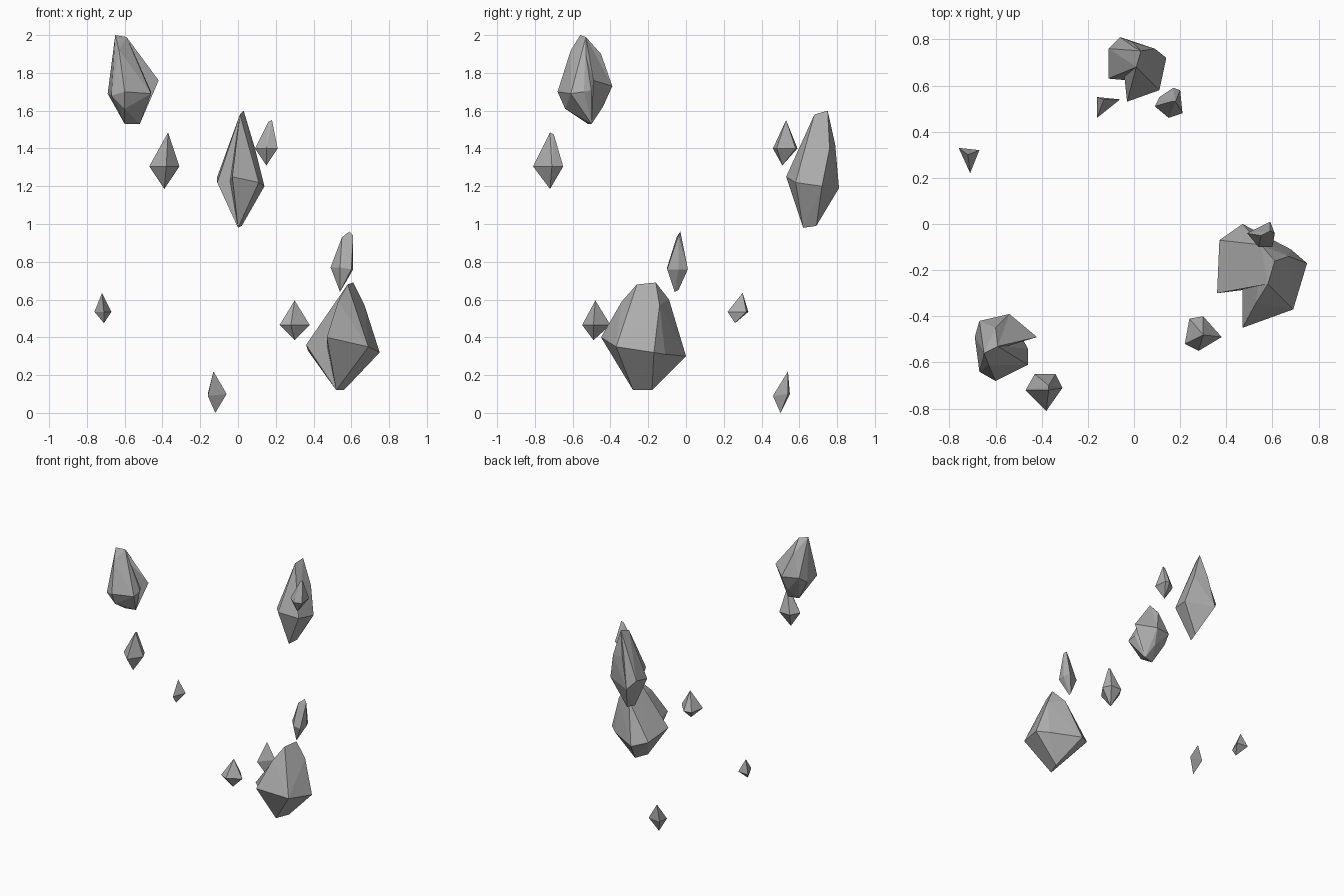
import bpy
import bmesh
from mathutils import Vector

# Remove the default cube
default_cube = bpy.data.objects.get("Cube")
if default_cube:
    bpy.data.objects.remove(default_cube, do_unlink=True)

# Single grey stone colour
stone = bpy.data.materials.new("grey_stone")
stone.use_nodes = True
stone_colour = (0.42, 0.42, 0.42, 1.0)
stone.diffuse_color = stone_colour
stone.node_tree.nodes["Principled BSDF"].inputs["Base Color"].default_value = stone_colour

UNIT = 0.01  # crystal corners are given in hundredths from the crystal centre


def corner(point):
    """Corner position; corners without a height lie on the girdle."""
    x, y, z = (*point, 0)[:3]
    return Vector((x, y, z)) * UNIT


def crystal(name, centre, tip, base, *lobes):
    """Faceted rock: every lobe is a convex body sharing the tip and base."""
    bm = bmesh.new()
    for lobe in lobes:
        verts = [bm.verts.new(corner(p)) for p in tip + base + lobe]
        hull = bmesh.ops.convex_hull(bm, input=verts, use_existing_faces=False)
        inner = {g for g in hull["geom_interior"] + hull["geom_unused"]
                 if isinstance(g, bmesh.types.BMVert)}
        loose = [v for v in inner if v.is_valid and not v.link_faces]
        bmesh.ops.delete(bm, geom=loose, context="VERTS")
    bmesh.ops.recalc_face_normals(bm, faces=bm.faces[:])
    mesh = bpy.data.meshes.new(name)
    bm.to_mesh(mesh)
    bm.free()
    mesh.materials.append(stone)
    rock = bpy.data.objects.new(name, mesh)
    rock.location = centre
    bpy.context.scene.collection.objects.link(rock)
    return rock


# Large high rock with a spur on its left side
crystal("upper_rock", (-.56, -.53, 1.7),
        [(-9, -3, 30), (-3, 0, 29)],
        [(-4, 1, -17), (4, 3, -17)],
        [(2, 14, 3), (10, -1), (10, -8, -1), (-4, -15), (-11, -11, -2),
         (-13, 4, -1), (-11, 11, 4), (-4, 8, 20), (-7, -8, 22),
         (-4, -11, -9), (0, 9, -8)],
        [(14, 4, 6), (2, 14, 3), (-11, 11, 4)])

# Tall rock at the back, with a bulge on its right side
crystal("rear_rock", (0, .68, 1.2),
        [(3, 7, 40), (1, 0, 38)],
        [(0, -6, -22), (2, 1, -21)],
        [(-3, -15, 5), (11, -10, 2), (14, 4), (9, 8, 20), (-6, 13, -1),
         (-1, 11, 22)],
        [(-11, -5, 2), (-11, 8, 5), (-6, 13, -1)])

# Largest, lowest rock, with a bulge on its right side
crystal("lower_rock", (.56, -.22, .4),
        [(5, 6, 29), (2, -4, 28)],
        [(-4, -6, -28), (0, 4, -28)],
        [(-9, -23), (13, -15, -5), (19, 5, -8), (12, 11, -9), (-9, 22, -10),
         (11, 8, 17), (-1, 13, 20), (-3, -12, 19)],
        [(-20, -8, -4), (-19, 15, -7), (-9, 22, -10), (-1, 13, 20)])

# Small shards floating around the rocks
crystal("rear_shard", (.15, .53, 1.4),
        [(3, 0, 15), (1, 0, 14)], [(0, -2, -9)],
        [(2, 6), (5, 5), (6, -5), (0, -7), (-6, -2), (-4, 2)])

crystal("shard_above_lower_rock", (.55, -.05, .76),
        [(4, 2, 20), (6, 1, 18), (0, 0, 17)], [(-1, 1, -11), (-1, -1, -12)],
        [(4, 6), (-6, 1, 1), (6, 1), (5, -5), (-1, -5, 1)])

crystal("front_shard", (.3, -.48, .465),
        [(0, 0, 13)], [(0, -1, -8)],
        [(0, 8), (-6, 7), (-8, -4), (-2, -7), (8, -1)])

crystal("shard_below_upper_rock", (-.39, -.72, 1.305),
        [(2, 0, 18), (2, 2, 17)], [(0, 0, -12)],
        [(5, 7), (-4, 7), (-8, 0), (1, -9), (8, 1)])

crystal("side_shard", (-.71, .28, .535),
        [(-1, 2, 10)], [(0, -2, -6)],
        [(-5, 5), (4, 4), (0, -6)])

crystal("bottom_shard", (-.12, .52, .1),
        [(-1, 2, 12)], [(0, -2, -10)],
        [(-4, 3), (6, 2), (-4, -6, -1)])
